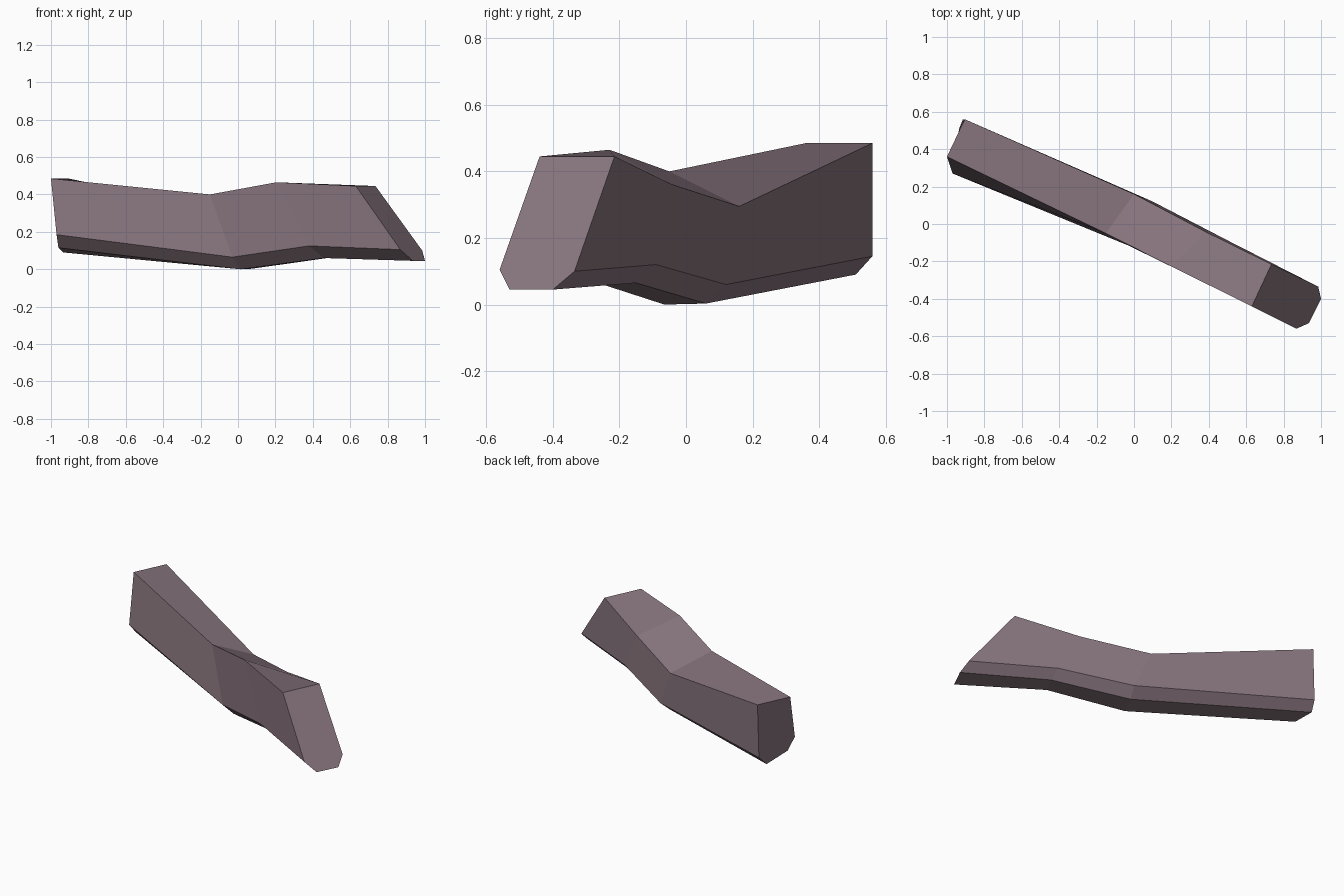
import bpy
import bmesh

cube = bpy.data.objects.get("Cube")
if cube:
    bpy.data.objects.remove(cube, do_unlink=True)

# Dusty mauve-brown wood
wood = bpy.data.materials.new("dusty mauve brown")
wood.use_nodes = True
colour = (0.245, 0.178, 0.208, 1)
wood.diffuse_color = colour
wood.node_tree.nodes["Principled BSDF"].inputs["Base Color"].default_value = colour

# Cross-sections along the beam, each running:
# top front, top back, back chamfer, bottom back, bottom front, front chamfer
sections = [
    [(-1, .36, .485), (-.905, .56, .485), (-.915, .56, .145),
     (-.935, .51, .09), (-.96, .33, .115), (-.97, .27, .185)],
    [(-.15, -.05, .40), (0, .16, .295), (.10, .12, .06),
     (.075, .06, .003), (.015, -.065, 0), (-.03, -.115, .065)],
    [(.205, -.23, .465), (.38, -.04, .36), (.505, -.09, .12),
     (.51, -.15, .065), (.46, -.25, .06), (.38, -.31, .125)],
    [(.63, -.44, .445), (.735, -.215, .445), (.985, -.335, .10),
     (1, -.40, .045), (.935, -.53, .045), (.868, -.56, .105)],
]

# Loft the sections into a bent, chamfered beam and cap its cut ends
bm = bmesh.new()
rings = [[bm.verts.new(p) for p in section] for section in sections]
for a, b in zip(rings, rings[1:]):
    for i in range(len(a)):
        j = (i + 1) % len(a)
        bm.faces.new((a[i], a[j], b[j], b[i]))
bm.faces.new(rings[0])
bm.faces.new(rings[-1])
bmesh.ops.recalc_face_normals(bm, faces=bm.faces)

mesh = bpy.data.meshes.new("bent_beam")
bm.to_mesh(mesh)
bm.free()
mesh.materials.append(wood)
beam = bpy.data.objects.new("bent_beam", mesh)
bpy.context.collection.objects.link(beam)
